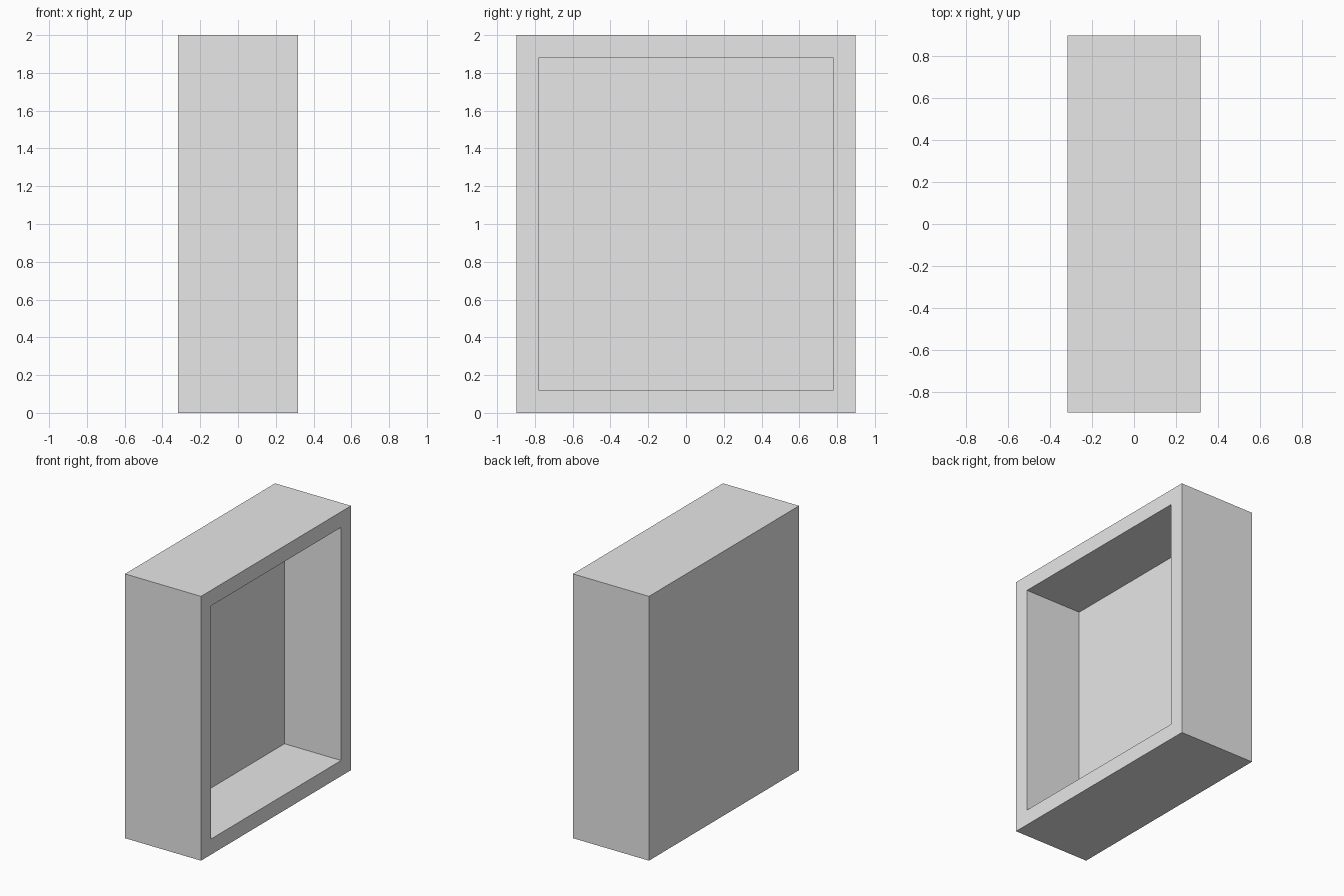
import bpy
import bmesh
from mathutils import Vector

WIDTH, DEPTH, HEIGHT = 0.636, 1.794, 2.0
WALL = 0.118      # rim thickness around the opening
RECESS = 0.474    # depth of the hollow

cube = bpy.data.objects.get("Cube")
if cube:
    bpy.data.objects.remove(cube, do_unlink=True)

# Plain grey material
grey = bpy.data.materials.new("light_grey")
grey.use_nodes = True
colour = (0.8, 0.8, 0.8, 1.0)
grey.diffuse_color = colour
grey.node_tree.nodes["Principled BSDF"].inputs["Base Color"].default_value = colour

# Solid box standing on the ground
bm = bmesh.new()
bmesh.ops.create_cube(bm, size=1.0)
bmesh.ops.scale(bm, vec=(WIDTH, DEPTH, HEIGHT), verts=bm.verts)
bmesh.ops.translate(bm, vec=(0, 0, HEIGHT / 2), verts=bm.verts)
bm.normal_update()

# Hollow on the +x side: inset the rim, then push the panel inward
panel = max(bm.faces, key=lambda f: f.normal.x)
bmesh.ops.inset_region(bm, faces=[panel], thickness=WALL, use_even_offset=True)
extruded = bmesh.ops.extrude_discrete_faces(bm, faces=[panel])["faces"]
bmesh.ops.translate(bm, vec=Vector((-RECESS, 0, 0)), verts=extruded[0].verts)
bmesh.ops.recalc_face_normals(bm, faces=bm.faces)

mesh = bpy.data.meshes.new("open_box")
bm.to_mesh(mesh)
bm.free()
mesh.materials.append(grey)
box = bpy.data.objects.new("open_box", mesh)
bpy.context.collection.objects.link(box)
